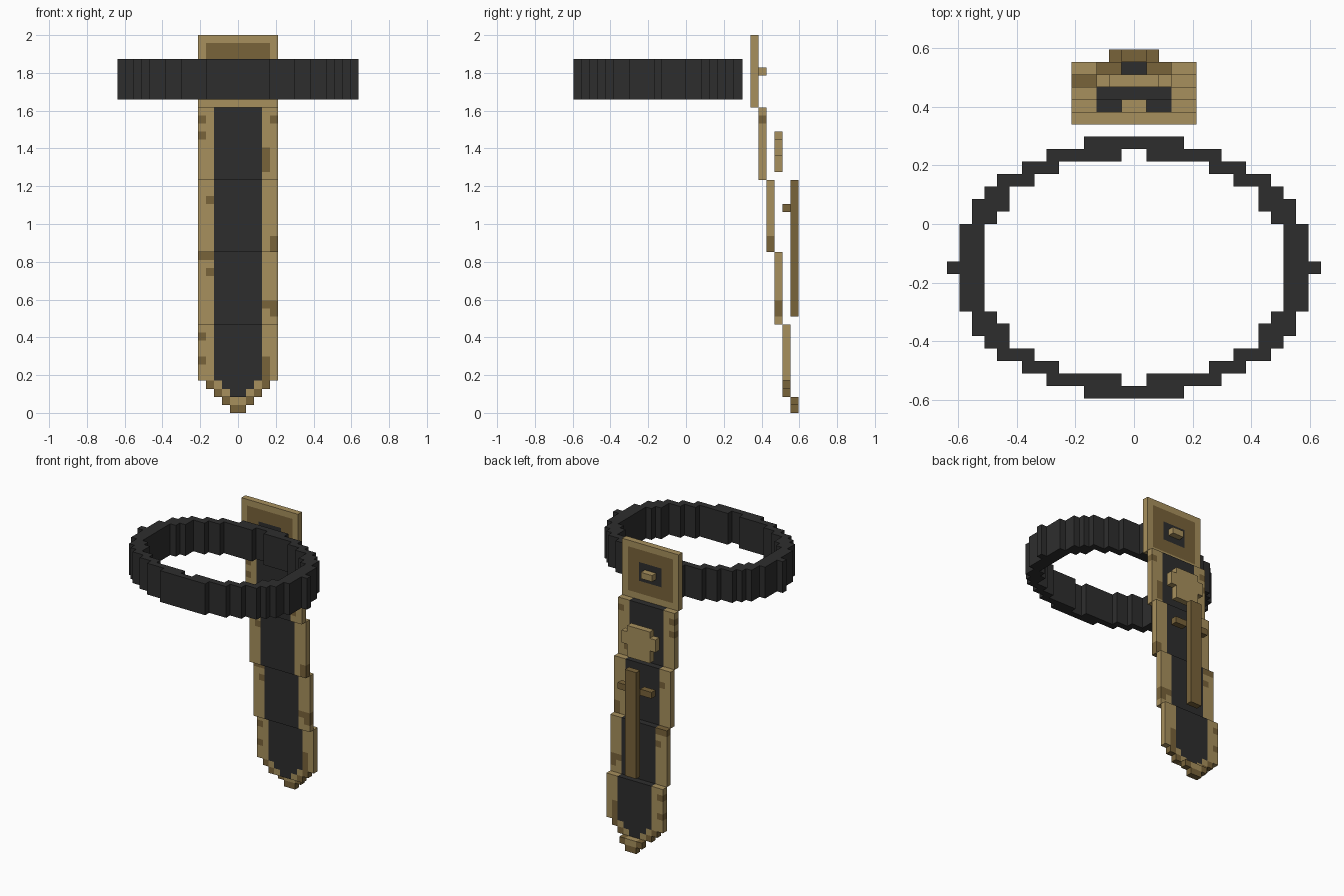
import bpy
from mathutils import Vector

U = 2 / 47  # edge of one cube of the block grid
TAN, BROWN, DARK = 0, 1, 2

if "Cube" in bpy.data.objects:
    bpy.data.objects.remove(bpy.data.objects["Cube"], do_unlink=True)


def make_material(name, rgb):
    mat = bpy.data.materials.new(name)
    mat.use_nodes = True
    mat.diffuse_color = (*rgb, 1)
    mat.node_tree.nodes["Principled BSDF"].inputs["Base Color"].default_value = (*rgb, 1)
    return mat


MATERIALS = [
    make_material("tan", (0.39, 0.28, 0.11)),
    make_material("brown", (0.19, 0.125, 0.042)),
    make_material("charcoal", (0.027, 0.027, 0.027)),
]


def block_part(name, cells, height=1):
    """Build the outer skin of a set of grid cells: {(x, y, z): colour}."""
    verts, faces, colours, index = [], [], [], {}

    def vert(p):
        if p not in index:
            index[p] = len(verts)
            verts.append(Vector((p[0], p[1], p[2])) * U)
        return index[p]

    for cell, colour in cells.items():
        size = (1, 1, height)
        for axis in range(3):
            a, b = (axis + 1) % 3, (axis + 2) % 3
            for side in (0, 1):
                neighbour = list(cell)
                neighbour[axis] += size[axis] if side else -size[axis]
                if tuple(neighbour) in cells:
                    continue
                corners = []
                for da, db in ((0, 0), (1, 0), (1, 1), (0, 1)):
                    p = list(cell)
                    p[axis] += side * size[axis]
                    p[a] += da * size[a]
                    p[b] += db * size[b]
                    corners.append(vert(tuple(p)))
                faces.append(corners if side else corners[::-1])
                colours.append(colour)

    mesh = bpy.data.meshes.new(name)
    mesh.from_pydata(verts, [], faces)
    for mat in MATERIALS:
        mesh.materials.append(mat)
    mesh.polygons.foreach_set("material_index", colours)
    obj = bpy.data.objects.new(name, mesh)
    bpy.context.collection.objects.link(obj)


def box(x0, x1, y0, y1, z0, z1, colour):
    return {(x, y, z): colour
            for x in range(x0, x1) for y in range(y0, y1) for z in range(z0, z1)}


# Belt: outer and inner half widths of each row, from the middle to the end
belt = {}
rows = [(14, 12)] * 4 + [(13, 11), (13, 10), (12, 10), (11, 8), (9, 6), (7, 1), (4, 0)]
for i, (outer, inner) in enumerate(rows):
    for y in {-4 + i, -4 - i + 1 - 1}:
        belt.update({(x, y, 39): DARK for x in range(-outer, outer)
                     if not -inner <= x < inner})
        # Both halves mirror about the belt's middle row
for x in (-15, 14):
    belt[(x, -4, 39)] = DARK
block_part("belt", belt, height=5)

# Top plate: tan rim, brown field and dark patch behind the stud
plate = box(-5, 5, 8, 9, 38, 47, TAN)
plate.update(box(-4, 4, 8, 9, 39, 46, BROWN))
plate.update(box(-2, 2, 8, 9, 41, 44, DARK))
block_part("top_plate", plate)
block_part("plate_stud", box(-1, 1, 9, 10, 42, 43, TAN))

# Stepped sheath sections, with worn spots on the tan borders
SPOTS = {(-5, 36), (-5, 34), (4, 36), (3, 30), (3, 31), (3, 32),
         (-4, 26), (4, 20), (4, 21), (-5, 19), (-4, 19), (-4, 17),
         (3, 13), (4, 13), (4, 12), (-5, 9), (-5, 6), (3, 4), (3, 5), (3, 6)}


def sheath_colour(x, z):
    reach = max(x + 1, -x)  # distance of the cell's outer edge from the centre
    if z < 4:
        if reach == z + 1:
            return BROWN
        return DARK if z > 1 and reach < z else TAN
    if reach <= 3:
        return DARK
    return BROWN if (x, z) in SPOTS else TAN


def sheath(name, y, z0, z1):
    cells = {}
    for z in range(z0, z1):
        half = min(5, z + 1)
        for x in range(-half, half):
            cells[(x, y, z)] = sheath_colour(x, z)
    block_part(name, cells)


sheath("upper_sheath", 9, 29, 38)
sheath("middle_sheath", 10, 20, 29)
sheath("lower_sheath", 11, 11, 20)
sheath("end_sheath", 12, 2, 11)
sheath("sheath_tip", 13, 0, 2)

# Buckle with an ear on each side
buckle = box(-2, 2, 11, 12, 30, 35, TAN)
buckle.update(box(-3, 3, 11, 12, 32, 34, TAN))
block_part("buckle", buckle)

# Long bar on the back and its two prongs
block_part("back_bar", box(-1, 1, 13, 14, 12, 29, BROWN))
for name, x in (("right_prong", -3), ("left_prong", 1)):
    block_part(name, box(x, x + 2, 12, 13, 25, 26, BROWN))
